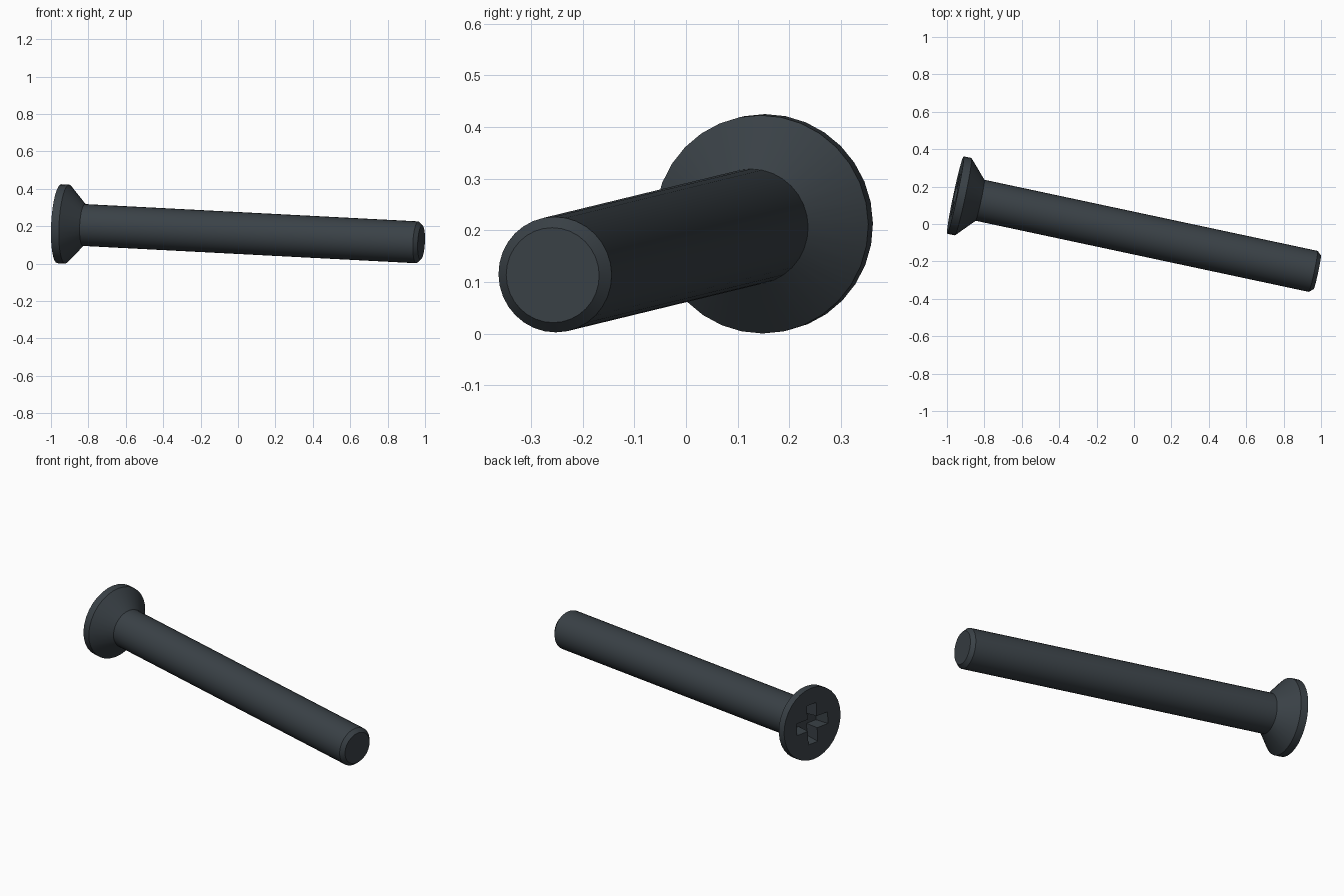
import bpy
import bmesh
import math
from mathutils import Vector, Matrix

cube = bpy.data.objects.get("Cube")
if cube:
    bpy.data.objects.remove(cube, do_unlink=True)

SEGMENTS = 32
HEAD_CENTRE = Vector((-0.955, 0.155, 0.2135))
TIP_CENTRE = Vector((0.98, -0.258, 0.113))
axis = TIP_CENTRE - HEAD_CENTRE
length = axis.length

# Local +z runs from the head face to the tip, local +y points up
placement = Matrix.Translation(HEAD_CENTRE) @ axis.to_track_quat('Z', 'Y').to_matrix().to_4x4()

steel = bpy.data.materials.new("dark_steel")
colour = (0.042, 0.053, 0.062, 1)
steel.diffuse_color = colour
steel.use_nodes = True
steel.node_tree.nodes["Principled BSDF"].inputs["Base Color"].default_value = colour


def loft(name, sections):
    """Closed solid from matching rings of points."""
    bm = bmesh.new()
    rings = [[bm.verts.new(p) for p in ring] for ring in sections]
    count = len(rings[0])
    for lower, upper in zip(rings, rings[1:]):
        for i in range(count):
            j = (i + 1) % count
            bm.faces.new((lower[i], lower[j], upper[j], upper[i]))
    bm.faces.new(rings[0][::-1])
    bm.faces.new(rings[-1])
    bmesh.ops.recalc_face_normals(bm, faces=bm.faces)
    mesh = bpy.data.meshes.new(name)
    bm.to_mesh(mesh)
    bm.free()
    mesh.materials.append(steel)
    obj = bpy.data.objects.new(name, mesh)
    bpy.context.collection.objects.link(obj)
    obj.matrix_world = placement
    return obj


def circle(radius, z):
    turn = 2 * math.pi / SEGMENTS
    return [(radius * math.cos(i * turn), radius * math.sin(i * turn), z) for i in range(SEGMENTS)]


def cross(reach, half, z):
    quarter = [(reach, -half), (reach, half), (half, half)]
    return [(*(Matrix.Rotation(k * math.pi / 2, 2) @ Vector(p)), z)
            for k in range(4) for p in quarter]


# Countersunk head, plain shaft and chamfered tip
profile = [(0.2115, 0), (0.2115, 0.043), (0.112, 0.135),
           (0.112, length - 0.022), (0.092, length)]
screw = loft("screw_body", [circle(r, z) for r, z in profile])

# Tapered cross recess in the head face
cutter = loft("recess_cutter", [cross(0.12, 0.036, -0.02), cross(0.1, 0.03, 0.08)])
cutter.hide_render = True
cut = screw.modifiers.new("cross_recess", 'BOOLEAN')
cut.operation = 'DIFFERENCE'
cut.solver = 'EXACT'
cut.object = cutter

bpy.ops.object.select_all(action='DESELECT')
screw.select_set(True)
bpy.context.view_layer.objects.active = screw
bpy.ops.object.modifier_apply(modifier=cut.name)
bpy.data.objects.remove(cutter, do_unlink=True)
bpy.ops.object.shade_smooth_by_angle(angle=math.radians(30))
